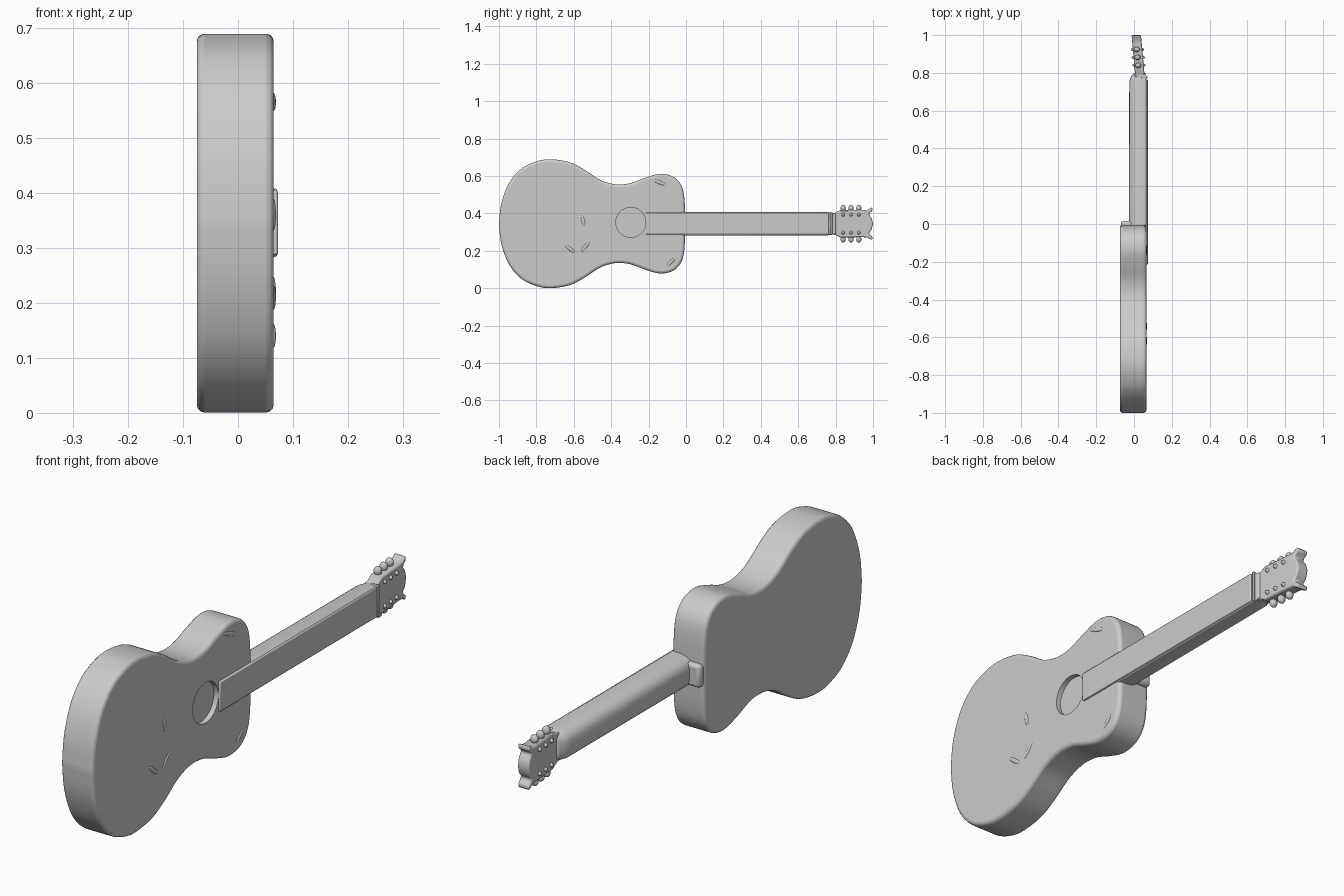
import bpy, bmesh, math
from mathutils import Vector

if "Cube" in bpy.data.objects:
    bpy.data.objects.remove(bpy.data.objects["Cube"])

MID = 0.345  # height of the long axis of the instrument

grey = bpy.data.materials.new("plain grey")
grey.diffuse_color = (0.6, 0.6, 0.6, 1)
grey.use_nodes = True
grey.node_tree.nodes["Principled BSDF"].inputs["Base Color"].default_value = grey.diffuse_color


def finish(ob, bevel=0.0, segments=3, angle=40):
    """Material, rounded edges and smooth shading."""
    ob.data.materials.append(grey)
    bpy.ops.object.select_all(action='DESELECT')
    ob.select_set(True)
    bpy.context.view_layer.objects.active = ob
    if bevel:
        m = ob.modifiers.new("round", 'BEVEL')
        m.width, m.segments = bevel, segments
        m.limit_method, m.angle_limit = 'ANGLE', math.radians(50)
    bpy.ops.object.shade_smooth_by_angle(angle=math.radians(angle))
    return ob


def loft(name, sections):
    """Skin closed rings of points and cap both ends."""
    bm = bmesh.new()
    rings = [[bm.verts.new(p) for p in s] for s in sections]
    n = len(rings[0])
    for a, b in zip(rings, rings[1:]):
        for i in range(n):
            bm.faces.new((a[i], a[(i + 1) % n], b[(i + 1) % n], b[i]))
    bm.faces.new(rings[0])
    bm.faces.new(rings[-1])
    bmesh.ops.recalc_face_normals(bm, faces=bm.faces)
    me = bpy.data.meshes.new(name)
    bm.to_mesh(me)
    bm.free()
    ob = bpy.data.objects.new(name, me)
    bpy.context.collection.objects.link(ob)
    return ob


def spline(pts, steps=5):
    """Smooth curve through the points."""
    out = []
    p = [pts[0]] + pts + [pts[-1]]
    for a, b, c, d in zip(p, p[1:], p[2:], p[3:]):
        for k in range(steps):
            t = k / steps
            out.append(tuple(0.5 * (2 * b[i] + (c[i] - a[i]) * t
                       + (2 * a[i] - 5 * b[i] + 4 * c[i] - d[i]) * t * t
                       + (3 * b[i] - a[i] - 3 * c[i] + d[i]) * t ** 3) for i in (0, 1)))
    return out + [pts[-1]]


def mirrored(half):
    """Close a half outline (y, height above the axis) across the axis."""
    return half + [(y, -h) for y, h in reversed(half) if h > 1e-5]


# Body: half outline with wide lower bout, waist and upper bout
half = [(-1.0, 0.0), (-0.987, 0.11), (-0.945, 0.22), (-0.875, 0.298), (-0.79, 0.336),
        (-0.715, 0.344), (-0.62, 0.328), (-0.54, 0.287), (-0.46, 0.235), (-0.38, 0.211),
        (-0.3, 0.216), (-0.22, 0.245), (-0.14, 0.266), (-0.07, 0.252), (-0.025, 0.205),
        (-0.008, 0.13), (-0.004, 0.0)]
outline = mirrored(spline(half))
body = loft("body", [[(x, y, MID + h) for y, h in outline] for x in (-0.075, 0.065)])
finish(body, 0.014)

# Sound hole: shallow round recess
bpy.ops.mesh.primitive_cylinder_add(vertices=48, radius=0.08, depth=0.1,
                                    location=(0.095, -0.295, MID + 0.007),
                                    rotation=(0, math.pi / 2, 0))
cutter = bpy.context.object
cutter.name = "sound_hole_cutter"
cutter.hide_render = True
cutter.hide_set(True)
cut = body.modifiers.new("sound hole", 'BOOLEAN')
cut.object, cut.operation, cut.solver = cutter, 'DIFFERENCE', 'EXACT'

# Neck: flat front, rounded back
def neck_ring(y, w, back, front=0.067):
    side = [(front, w), (front - 0.03, w)]
    arc = [(front - 0.03 - (front - 0.03 - back) * math.sin(a), w * math.cos(a) ** 0.6)
           for a in (math.pi / 2 * k / 8 for k in range(1, 8))]
    h = side + arc
    return [(x, y, MID + z) for x, z in h + [(back, 0)] + [(x, -z) for x, z in reversed(h)]]

neck = loft("neck", [neck_ring(-0.02, 0.063, -0.027), neck_ring(0.755, 0.062, -0.025),
                     neck_ring(0.775, 0.06, -0.018), neck_ring(0.8, 0.054, 0.0, 0.06)])
finish(neck, 0.004, 2)


def box(name, x, y, z, bevel):
    bpy.ops.mesh.primitive_cube_add(size=1, location=[sum(v) / 2 for v in (x, y, z)])
    ob = bpy.context.object
    ob.name = name
    ob.scale = [v[1] - v[0] for v in (x, y, z)]
    bpy.ops.object.transform_apply(location=False, rotation=False, scale=True)
    return finish(ob, bevel, 2)


# Fingerboard over the body, nut, and heel joining neck to body
box("fingerboard", (0.05, 0.073), (-0.215, 0.765), (MID - 0.058, MID + 0.06), 0.004)
box("nut", (0.04, 0.071), (0.772, 0.782), (MID - 0.061, MID + 0.063), 0.003)
box("heel", (-0.07, 0.0), (-0.02, 0.016), (MID - 0.045, MID + 0.045), 0.012)

# Headstock: tilted plate with two horns at its scalloped end
head_half = [(0.775, 0.055), (0.8, 0.06), (0.825, 0.073), (0.95, 0.072), (0.972, 0.075),
             (0.995, 0.088), (0.998, 0.07), (0.982, 0.058), (0.978, 0.048), (0.992, 0.032),
             (1.0, 0.0)]
def lean(y):
    return 0.03 - 0.09 * (y - 0.8)

head = loft("headstock", [[(lean(y) + s, y, MID + h) for y, h in mirrored(head_half)]
                          for s in (-0.025, 0.025)])
finish(head, 0.006, 2)

# Tuning pegs: a knob at the edge and a post through the plate, three per side
def ball(name, loc, size):
    bpy.ops.mesh.primitive_uv_sphere_add(segments=16, ring_count=10, radius=1, location=loc)
    ob = bpy.context.object
    ob.name = name
    ob.scale = size
    return finish(ob, angle=80)

for side in (-1, 1):
    for y in (0.84, 0.882, 0.924):
        ball("peg_knob", (lean(y) - 0.004, y, MID + side * 0.083), (0.016, 0.014, 0.018))
        ball("peg_post", (lean(y), y, MID + side * 0.048), (0.036, 0.012, 0.013))

# Worn ridges on the front of the body
for y, z, length, tilt in ((-0.54, 0.22, 0.035, -0.7), (-0.62, 0.21, 0.035, 0.9),
                           (-0.55, 0.36, 0.03, 0.2), (-0.14, 0.565, 0.04, 1.2),
                           (-0.08, 0.14, 0.03, -0.8)):
    ridge = ball("worn_ridge", (0.064, y, z), (0.005, 0.009, length))
    ridge.rotation_euler.x = tilt
